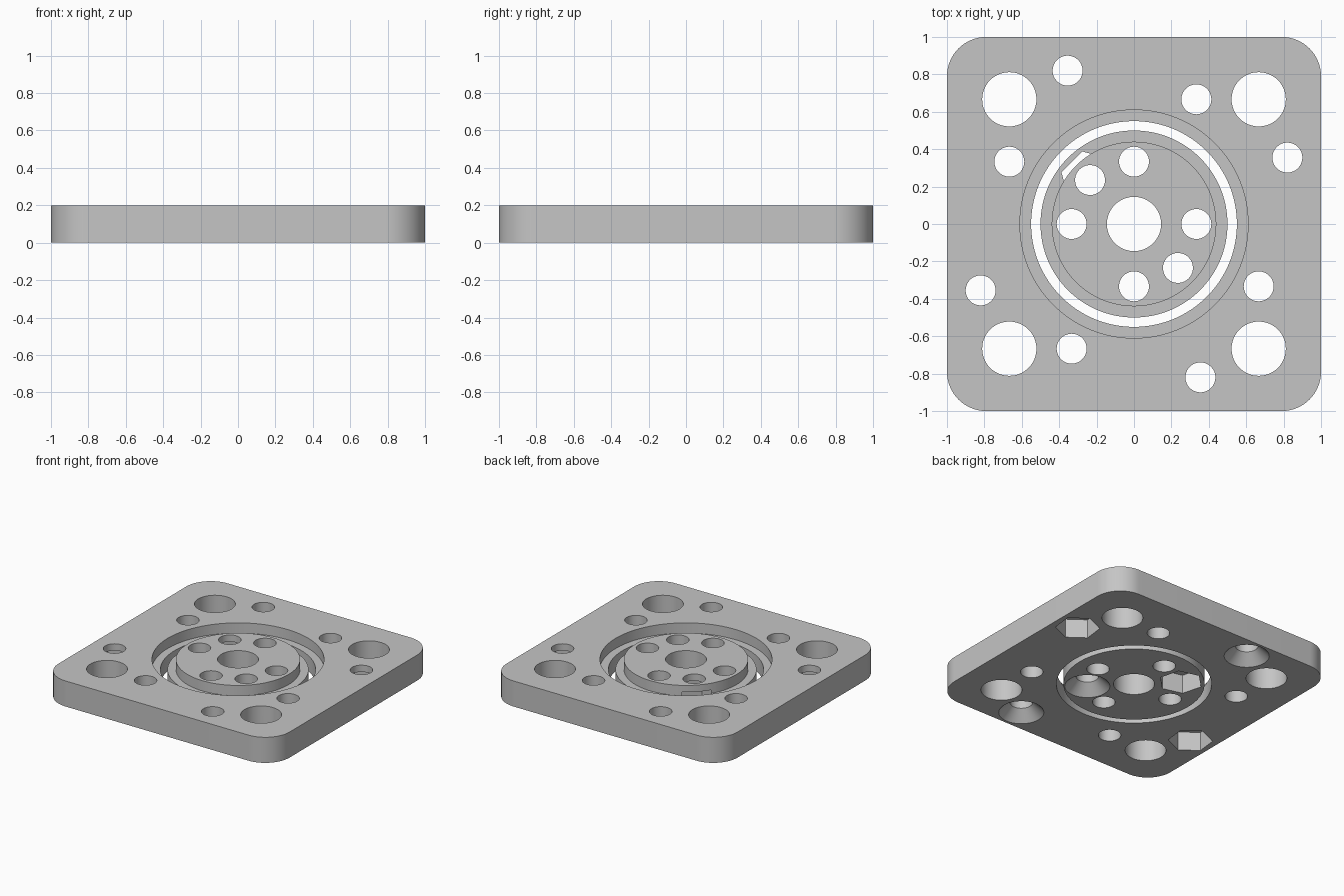
import bpy, bmesh, math
from mathutils import Vector

cube = bpy.data.objects.get("Cube")
if cube:
    bpy.data.objects.remove(cube)

THICK, LEDGE = 0.2, 0.12          # plate thickness, height of the stepped ledges
NUT_TOP, SINK_TOP = 0.147, 0.08   # depths of the underside recesses
BOLT_R, PORT_R = 0.08, 0.145      # small and large hole radii
PITCH = 1 / 3

grey = bpy.data.materials.new("light_grey")
grey.use_nodes = True
colour = (0.56, 0.56, 0.56, 1)
grey.diffuse_color = colour
grey.node_tree.nodes["Principled BSDF"].inputs["Base Color"].default_value = colour


def finish(name, bm):
    bmesh.ops.recalc_face_normals(bm, faces=bm.faces)
    mesh = bpy.data.meshes.new(name)
    bm.to_mesh(mesh)
    bm.free()
    mesh.materials.append(grey)
    obj = bpy.data.objects.new(name, mesh)
    bpy.context.scene.collection.objects.link(obj)
    return obj


def turned(name, profile, centre=(0, 0), sides=64, turn=0.0):
    """Solid made from stacked rings, given as (radius, height) pairs."""
    bm = bmesh.new()
    rings = []
    for r, z in profile:
        angles = [turn + math.tau * i / sides for i in range(sides)]
        rings.append([bm.verts.new((centre[0] + r * math.cos(a),
                                    centre[1] + r * math.sin(a), z)) for a in angles])
    for low, high in zip(rings, rings[1:]):
        for i in range(sides):
            j = (i + 1) % sides
            bm.faces.new((low[i], low[j], high[j], high[i]))
    bm.faces.new(rings[0][::-1])
    bm.faces.new(rings[-1])
    return finish(name, bm)


def cut(target, cutter):
    cutter.hide_render = True
    mod = target.modifiers.new("cut", 'BOOLEAN')
    mod.operation, mod.solver, mod.object = 'DIFFERENCE', 'EXACT', cutter
    bpy.context.view_layer.objects.active = target
    bpy.ops.object.modifier_apply(modifier=mod.name)
    bpy.data.objects.remove(cutter)


def drill(target, centre, radius=BOLT_R):
    cut(target, turned("drill", [(radius, -0.1), (radius, 0.3)], centre))


def countersunk(target, centre):
    wide = BOLT_R + SINK_TOP
    cut(target, turned("countersink", [(wide + 0.02, -0.02), (BOLT_R, SINK_TOP),
                                       (BOLT_R, 0.3)], centre))


def nut_trap(target, centre, turn):
    cut(target, turned("nut", [(0.158, -0.1), (0.158, NUT_TOP)], centre, 6, turn))
    drill(target, centre)


# Square plate with rounded corners
bm = bmesh.new()
bmesh.ops.create_cube(bm, size=1)
for v in bm.verts:
    v.co = Vector((v.co.x * 2, v.co.y * 2, (v.co.z + 0.5) * THICK))
upright = [e for e in bm.edges if abs(e.verts[0].co.z - e.verts[1].co.z) > 0.1]
bmesh.ops.bevel(bm, geom=upright, offset=0.21, segments=16, profile=0.5, affect='EDGES')
plate = finish("outer_plate", bm)

# Stepped bore in the plate
cut(plate, turned("bore", [(0.55, -0.1), (0.55, LEDGE), (0.61, LEDGE), (0.61, 0.3)], sides=128))

# Stepped disc in the middle
disc = turned("centre_disc", [(0.5, 0), (0.5, LEDGE), (0.44, LEDGE), (0.44, THICK)], sides=128)

# Plain holes in the plate: large corner ports and small bolt holes
for x in (-2, 2):
    for y in (-2, 2):
        drill(plate, (x * PITCH, y * PITCH), PORT_R)
for x, y in ((1, 2), (2, -1), (-1, -2), (-2, 1)):
    drill(plate, (x * PITCH, y * PITCH))

# Plain holes in the disc
drill(disc, (0, 0), PORT_R)
for x, y in ((1, 0), (0, 1), (-1, 0), (0, -1)):
    drill(disc, (x * PITCH, y * PITCH))

# Recessed holes: nut traps and countersinks in opposite pairs
for s in (-1, 1):
    nut_trap(plate, (s * 0.82, s * 0.355), math.radians(23.5))
    countersunk(plate, (s * 0.355, s * -0.82))
nut_trap(disc, (-0.235, 0.235), math.radians(45))
countersunk(disc, (0.235, -0.235))

# Smooth walls with crisp edges
for obj in (plate, disc):
    bpy.ops.object.select_all(action='DESELECT')
    obj.select_set(True)
    bpy.context.view_layer.objects.active = obj
    bpy.ops.object.shade_smooth_by_angle(angle=math.radians(30))
